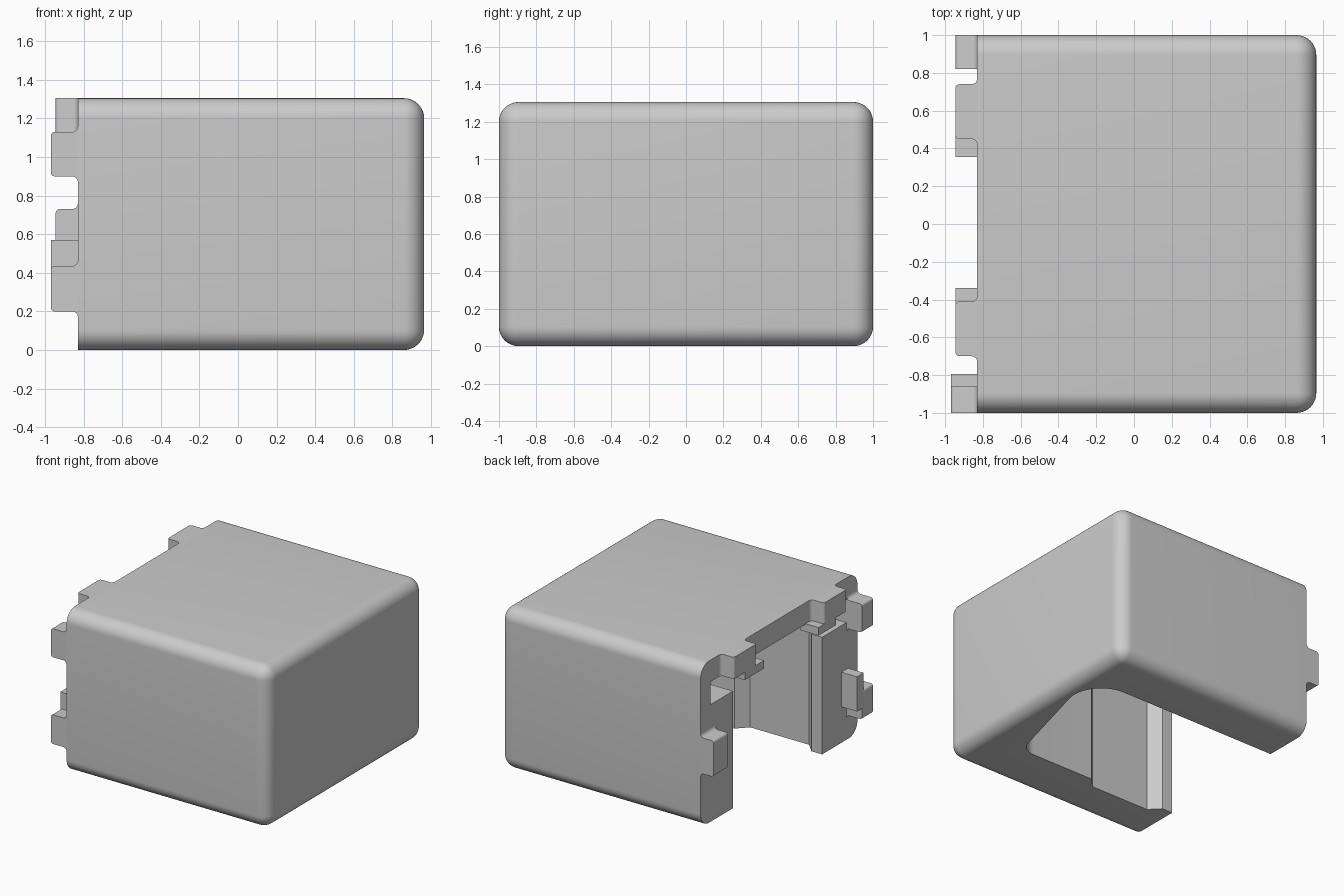
import bpy, bmesh
from mathutils import Vector

if "Cube" in bpy.data.objects:
    bpy.data.objects.remove(bpy.data.objects["Cube"])

grey = bpy.data.materials.new("plain_grey")
grey.use_nodes = True
COLOUR = (0.6, 0.6, 0.6, 1)
grey.diffuse_color = COLOUR
grey.node_tree.nodes["Principled BSDF"].inputs["Base Color"].default_value = COLOUR

OPEN, TOP, CEILING = -0.83, 1.305, 1.13


def finish(name, bm):
    bmesh.ops.recalc_face_normals(bm, faces=bm.faces)
    mesh = bpy.data.meshes.new(name)
    bm.to_mesh(mesh)
    bm.free()
    mesh.materials.append(grey)
    obj = bpy.data.objects.new(name, mesh)
    bpy.context.collection.objects.link(obj)
    return obj


def activate(obj):
    bpy.ops.object.select_all(action='DESELECT')
    obj.select_set(True)
    bpy.context.view_layer.objects.active = obj


def smooth(obj):
    activate(obj)
    bpy.ops.object.shade_smooth_by_angle(angle=0.6)


def rounded(points, steps=6):
    """Round each (u, v, radius) corner; radius is the tangent length."""
    out = []
    for i, (u, v, r) in enumerate(points):
        p = Vector((u, v))
        if r == 0:
            out.append(p)
            continue
        before = Vector(points[i - 1][:2])
        after = Vector(points[(i + 1) % len(points)][:2])
        a = p + (before - p).normalized() * r
        b = p + (after - p).normalized() * r
        # rational arc that is circular for any corner angle
        w = ((a - b).length / 2) / r
        for k in range(steps + 1):
            t = k / steps
            c0, c1, c2 = (1 - t) ** 2, 2 * w * t * (1 - t), t * t
            out.append((a * c0 + p * c1 + b * c2) / (c0 + c1 + c2))
    return out


def prism(name, outline, low, high, axis='Z'):
    """Extrude an outline along Z (u=x, v=y) or along Y (u=x, v=z)."""
    bm = bmesh.new()
    place = (lambda p, h: (p.x, p.y, h)) if axis == 'Z' else (lambda p, h: (p.x, h, p.y))
    face = bm.faces.new([bm.verts.new(place(p, low)) for p in outline])
    ext = bmesh.ops.extrude_face_region(bm, geom=[face])
    move = Vector((0, 0, high - low)) if axis == 'Z' else Vector((0, high - low, 0))
    bmesh.ops.translate(bm, vec=move, verts=[v for v in ext["geom"] if isinstance(v, bmesh.types.BMVert)])
    return finish(name, bm)


def box(name, lo, hi):
    bm = bmesh.new()
    bmesh.ops.create_cube(bm, size=1)
    for v in bm.verts:
        v.co = Vector([lo[i] if v.co[i] < 0 else hi[i] for i in range(3)])
    return finish(name, bm)


def cut(obj, cutter):
    cutter.hide_render = True
    mod = obj.modifiers.new("cut", 'BOOLEAN')
    mod.operation, mod.solver, mod.object = 'DIFFERENCE', 'EXACT', cutter
    activate(obj)
    bpy.ops.object.modifier_apply(modifier=mod.name)
    bpy.data.objects.remove(cutter)


def tab(name, tip, lo, hi, start, end, axis):
    """Joining tab with rounded tip corners and filleted roots."""
    root, flare = OPEN + 0.04, 0.03
    outline = rounded([(root, lo - flare, 0), (OPEN, lo - flare, 0), (OPEN, lo, flare),
                       (tip, lo, 0.02), (tip, hi, 0.02), (OPEN, hi, flare),
                       (OPEN, hi + flare, 0), (root, hi + flare, 0)])
    smooth(prism(name, outline, start, end, axis))


# Shell: rounded on every edge except around the open end
shell = box("housing_shell", (OPEN, -1, 0), (0.965, 1, TOP))
bm = bmesh.new()
bm.from_mesh(shell.data)
edges = [e for e in bm.edges if max(v.co.x for v in e.verts) > 0]
bmesh.ops.bevel(bm, geom=edges, offset=0.105, segments=10, profile=0.5, affect='EDGES')
bm.to_mesh(shell.data)
bm.free()

# Main cavity, open below and at the end, with a chamfered recess in the front wall
cavity = rounded([(-1.1, 0.585, 0), (0.93, 0.585, 0.337), (0.62, -0.55, 0.11),
                  (-0.05, -0.55, 0), (-0.13, -0.632, 0), (-0.655, -0.632, 0),
                  (-0.736, -0.55, 0), (-1.1, -0.55, 0)], 12)
cut(shell, prism("cavity_cutter", cavity, -0.2, CEILING))

# Wider cavity above the thick side posts
cut(shell, box("upper_cutter", (-1.1, -0.86, 0.945), (0.8, 0.87, CEILING)))
smooth(shell)

# Front and back wall tabs
tab("front_lower_tab", -0.97, 0.2, 0.435, -1, -0.86, 'Y')
tab("front_upper_tab", -0.97, 0.9, 1.13, -1, -0.86, 'Y')
tab("back_tab", -0.945, 0.44, 0.73, 0.82, 1, 'Y')

# Top tabs with a small locating plate under each
tab("top_back_tab", -0.945, 0.45, 0.74, CEILING, TOP, 'Z')
tab("top_front_tab", -0.945, -0.7, -0.41, CEILING, TOP, 'Z')
box("top_back_plate", (-0.945, 0.355, 1.07), (-0.78, 0.6, CEILING + 0.005))
box("top_front_plate", (-0.945, -0.56, 1.07), (-0.78, -0.34, CEILING + 0.005))

# Locating plate inside the lower front tab
box("front_plate", (-0.97, -0.88, 0.29), (-0.8, -0.795, 0.57))
